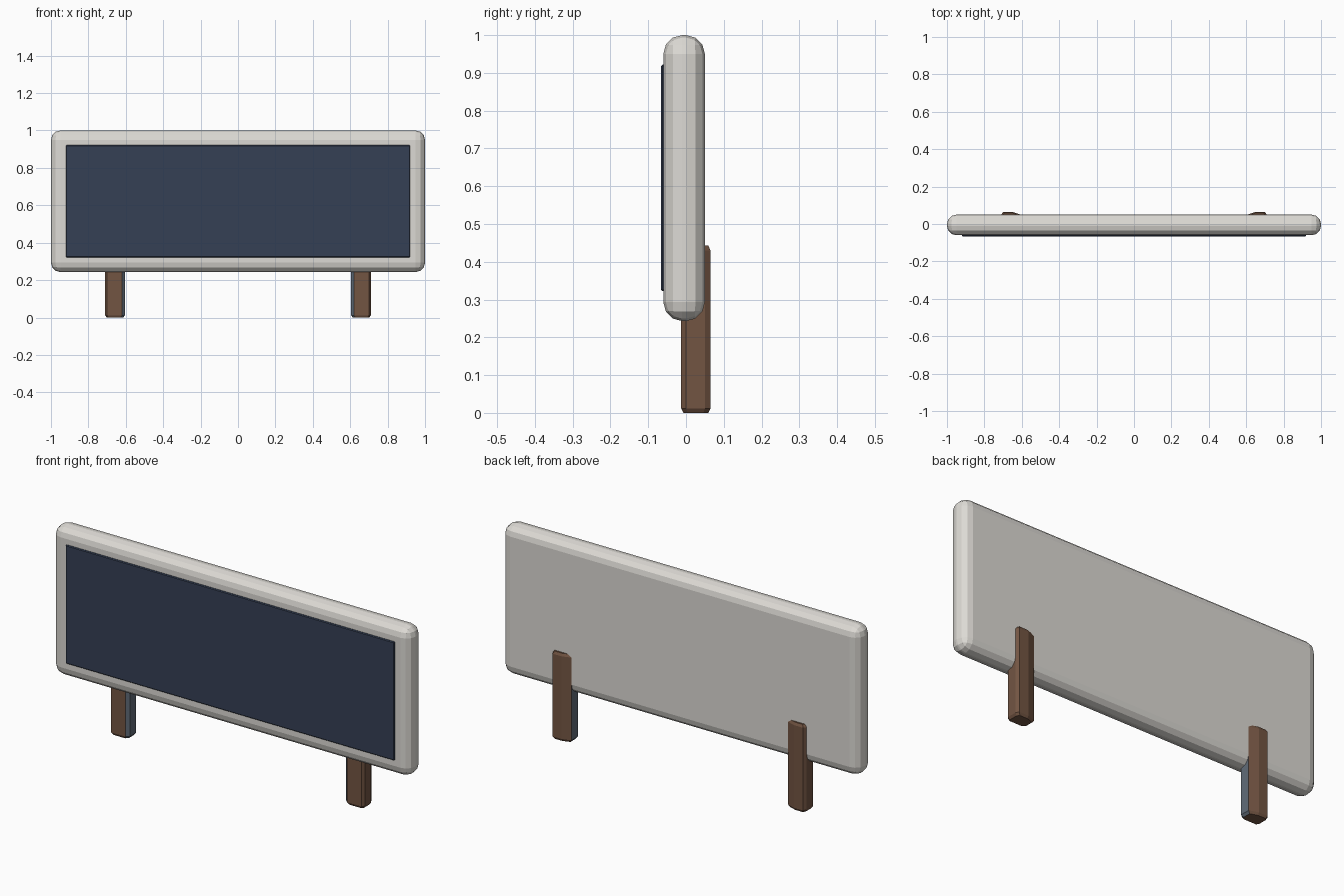
import bpy, bmesh

if "Cube" in bpy.data.objects:
    bpy.data.objects.remove(bpy.data.objects["Cube"])


def material(name, color):
    m = bpy.data.materials.new(name)
    m.diffuse_color = (*color, 1)
    m.use_nodes = True
    m.node_tree.nodes["Principled BSDF"].inputs["Base Color"].default_value = m.diffuse_color
    return m


def add_object(name, bm, *mats):
    bmesh.ops.recalc_face_normals(bm, faces=bm.faces[:])
    me = bpy.data.meshes.new(name)
    bm.to_mesh(me)
    bm.free()
    for m in mats:
        me.materials.append(m)
    ob = bpy.data.objects.new(name, me)
    bpy.context.collection.objects.link(ob)
    return ob


def bevelled_box(name, lo, hi, width, segments, mat):
    bm = bmesh.new()
    bmesh.ops.create_cube(bm, size=1)
    for v in bm.verts:
        v.co = [lo[i] + (v.co[i] + 0.5) * (hi[i] - lo[i]) for i in range(3)]
    bmesh.ops.bevel(bm, geom=bm.edges[:], offset=width, segments=segments,
                    profile=0.5, affect='EDGES')
    return add_object(name, bm, mat)


cream = material("cream", (0.72, 0.70, 0.66))
navy = material("navy", (0.035, 0.05, 0.09))
brown = material("brown", (0.17, 0.09, 0.055))
slate = material("slate", (0.12, 0.15, 0.19))

# Rounded board
bevelled_box("board", (-1, -0.06, 0.243), (1, 0.05, 1), 0.05, 3, cream)

# Dark panel on the front face
bevelled_box("front_panel", (-0.92, -0.066, 0.322), (0.92, -0.045, 0.922), 0.004, 1, navy)

# Chamfered legs, with a slate inner side
SECTION = [(0.605, 0.0), (0.62, -0.013), (0.70, -0.013), (0.71, 0.0),
           (0.71, 0.05), (0.70, 0.065), (0.65, 0.065), (0.605, 0.05)]
LEVELS = [(0.0, 0.84), (0.012, 1.0), (0.43, 1.0), (0.443, 0.84)]
CX, CY = 0.66, 0.026
for side, label in ((-1, "left_leg"), (1, "right_leg")):
    bm = bmesh.new()
    rings = [[bm.verts.new((side * (CX + (x - CX) * s), CY + (y - CY) * s, z))
              for x, y in SECTION] for z, s in LEVELS]
    n = len(SECTION)
    for a, b in zip(rings, rings[1:]):
        for i in range(n):
            j = (i + 1) % n
            f = bm.faces.new((a[i], a[j], b[j], b[i]))
            f.material_index = 1 if i in (0, n - 1) else 0
    bm.faces.new(rings[0])
    bm.faces.new(rings[-1])
    add_object(label, bm, brown, slate)
